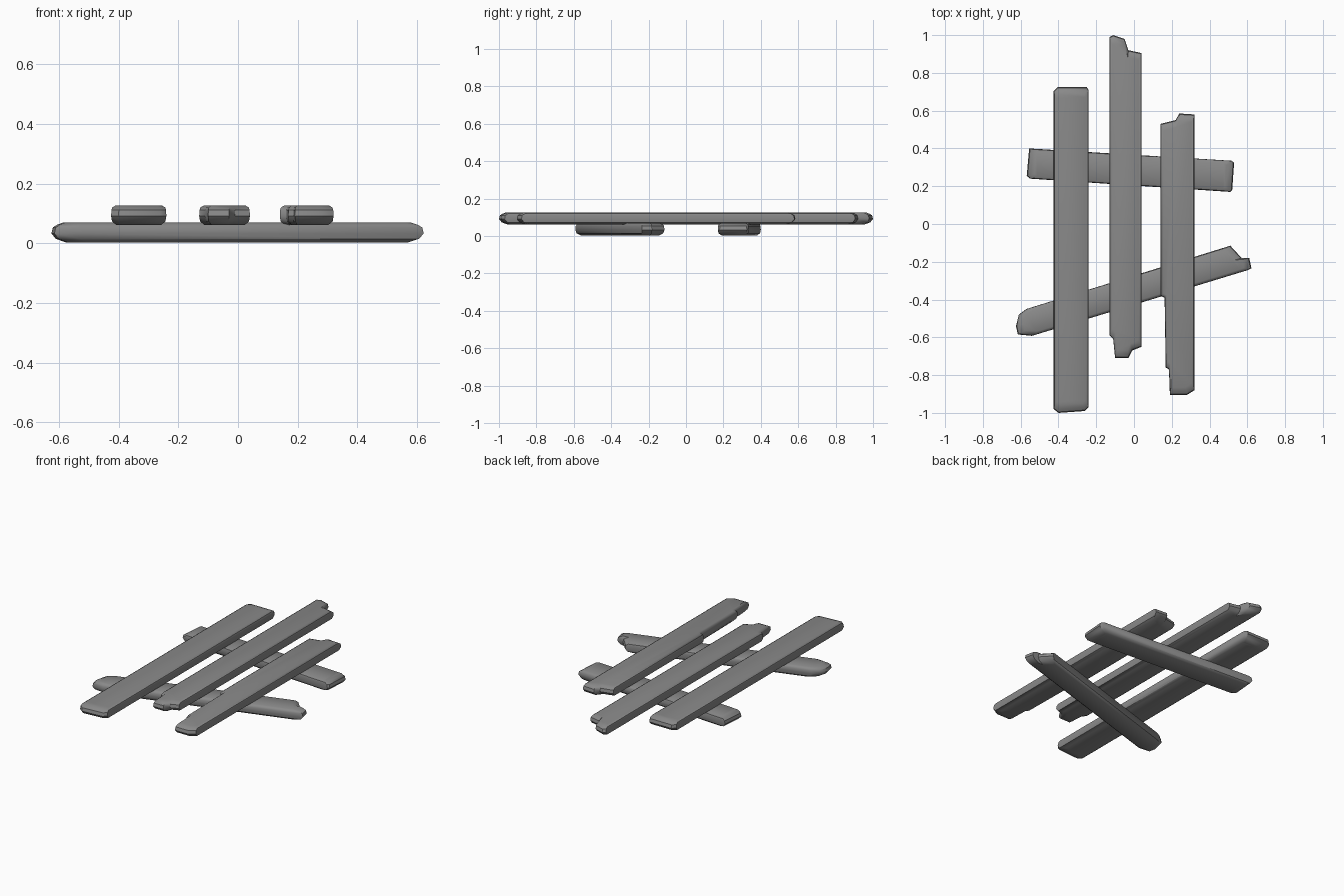
import bpy, bmesh, math
from mathutils import Vector

cube = bpy.data.objects.get("Cube")
if cube:
    bpy.data.objects.remove(cube, do_unlink=True)

# One weathered grey for all boards
GREY = (0.25, 0.25, 0.25, 1)
mat = bpy.data.materials.new("weathered_grey")
mat.use_nodes = True
mat.diffuse_color = GREY
bsdf = mat.node_tree.nodes["Principled BSDF"]
bsdf.inputs["Base Color"].default_value = GREY
bsdf.inputs["Roughness"].default_value = 0.9

# Worn edge section: height, inset at the sides, inset at the ends
SECTION = [(0, .018, .05), (.012, .003, .015), (.03, 0, 0),
           (.05, .001, .005), (.059, .004, .02), (.066, .016, .04)]


def plank(name, outline, angle, base):
    """Loft a broken board outline through the worn section."""
    along = Vector((math.cos(angle), math.sin(angle)))
    across = Vector((-along.y, along.x))
    local = [(Vector(p).dot(along), Vector(p).dot(across)) for p in outline]
    us, vs = zip(*local)
    cu, cv = (min(us) + max(us)) / 2, (min(vs) + max(vs)) / 2
    hu, hv = (max(us) - min(us)) / 2, (max(vs) - min(vs)) / 2
    bm = bmesh.new()
    rings = []
    for z, side, end in SECTION:
        ring = []
        for u, v in local:
            p = along * (cu + (u - cu) * (1 - end / hu))
            p += across * (cv + (v - cv) * (1 - side / hv))
            ring.append(bm.verts.new((p.x, p.y, base + z)))
        rings.append(ring)
    n = len(outline)
    for low, high in zip(rings, rings[1:]):
        for i in range(n):
            j = (i + 1) % n
            bm.faces.new((low[i], low[j], high[j], high[i]))
    caps = [bm.faces.new(rings[0]), bm.faces.new(rings[-1])]
    bmesh.ops.triangulate(bm, faces=caps)
    bmesh.ops.recalc_face_normals(bm, faces=bm.faces)
    mesh = bpy.data.meshes.new(name)
    bm.to_mesh(mesh)
    bm.free()
    mesh.materials.append(mat)
    obj = bpy.data.objects.new(name, mesh)
    bpy.context.collection.objects.link(obj)
    bpy.ops.object.select_all(action='DESELECT')
    obj.select_set(True)
    bpy.context.view_layer.objects.active = obj
    bpy.ops.object.shade_smooth_by_angle(angle=math.radians(40))


UPPER, LOWER = 0.061, 0.003
LENGTHWISE = math.pi / 2

# Three long boards on top
plank("right_plank", [(-.425, .705), (-.405, .725), (-.25, .725), (-.24, .71),
                      (-.24, -.97), (-.26, -.99), (-.4, -1), (-.425, -.98)],
      LENGTHWISE, UPPER)
plank("middle_plank", [(-.13, .99), (-.11, 1), (-.05, .98), (-.03, .92),
                       (.04, .905), (.04, -.65), (-.01, -.67), (-.03, -.71),
                       (-.10, -.71), (-.11, -.61), (-.13, -.59)],
      LENGTHWISE, UPPER)
plank("left_plank", [(.14, .53), (.22, .55), (.24, .585), (.32, .58),
                     (.32, -.88), (.28, -.905), (.19, -.905), (.185, -.77),
                     (.168, -.76), (.162, -.39), (.14, -.38)],
      LENGTHWISE, UPPER)

# Two crossing boards underneath
plank("back_crossbar", [(-.555, .4), (.515, .335), (.53, .325), (.52, .18),
                        (.51, .17), (-.55, .24), (-.568, .255)],
      math.atan2(-.07, 1.08), LOWER)
plank("front_crossbar", [(-.625, -.54), (-.61, -.48), (-.57, -.45),
                         (.51, -.115), (.57, -.18), (.61, -.18),
                         (.622, -.235), (.6, -.245), (-.54, -.592),
                         (-.615, -.585)],
      math.atan2(.34, 1.1), LOWER)
